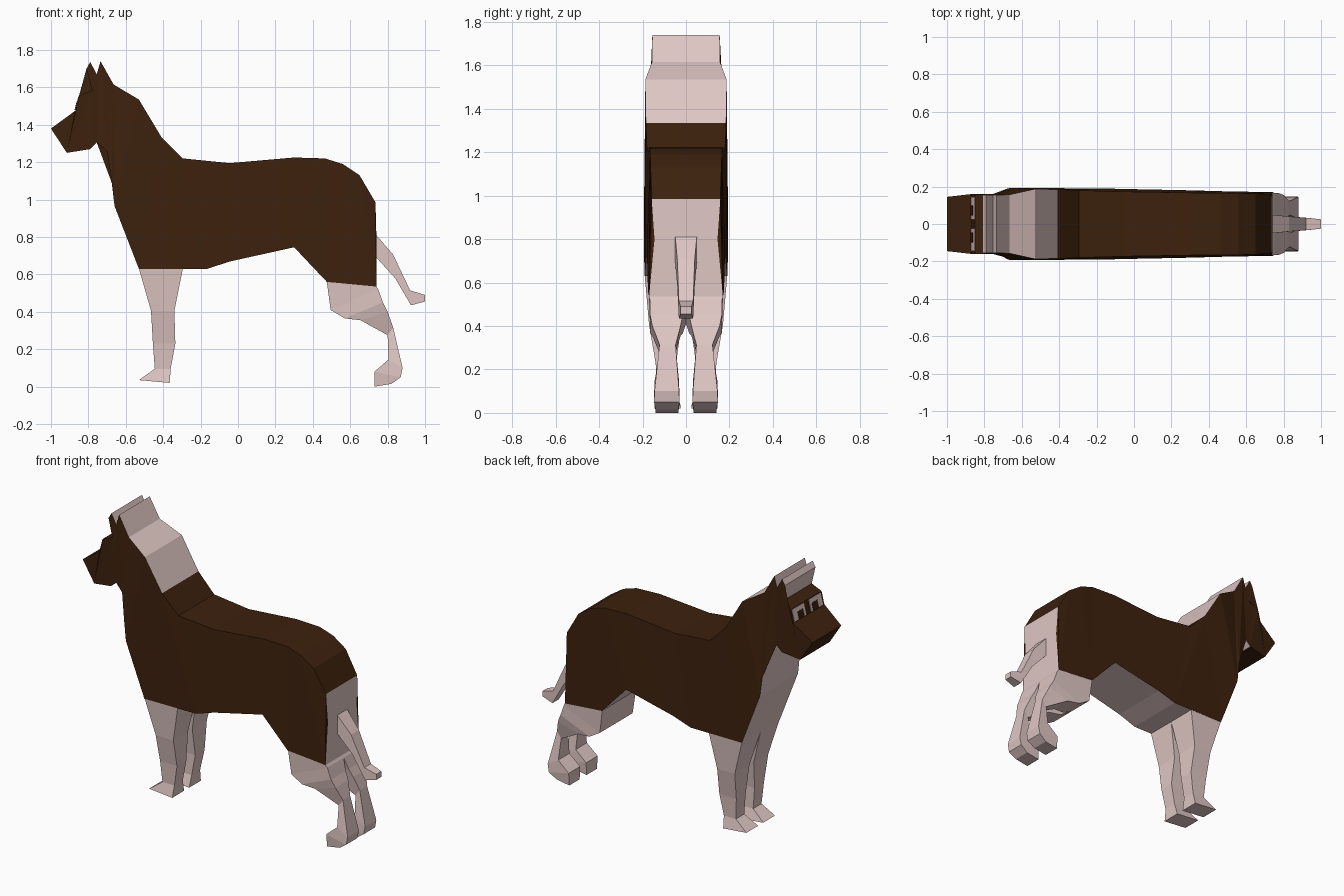
import bpy
import bmesh
from mathutils import Vector

if "Cube" in bpy.data.objects:
    bpy.data.objects.remove(bpy.data.objects["Cube"], do_unlink=True)


def make_material(name, colour):
    mat = bpy.data.materials.new(name)
    mat.use_nodes = True
    mat.diffuse_color = colour
    mat.node_tree.nodes["Principled BSDF"].inputs["Base Color"].default_value = colour
    return mat


BROWN, PINK = 0, 1
materials = [
    make_material("dark brown coat", (0.046, 0.015, 0.004, 1)),
    make_material("pale pink skin", (0.74, 0.57, 0.55, 1)),
]


def finish(bm, name):
    """Turn the bmesh into a flat shaded object carrying both colours."""
    bmesh.ops.recalc_face_normals(bm, faces=bm.faces[:])
    mesh = bpy.data.meshes.new(name)
    bm.to_mesh(mesh)
    bm.free()
    for mat in materials:
        mesh.materials.append(mat)
    obj = bpy.data.objects.new(name, mesh)
    bpy.context.collection.objects.link(obj)
    return obj


def loft(name, rings, colour=PINK):
    """Skin a run of four-cornered rings and cap both ends."""
    bm = bmesh.new()
    loops = [[bm.verts.new(corner) for corner in ring] for ring in rings]
    for low, high in zip(loops, loops[1:]):
        for i in range(len(low)):
            j = (i + 1) % len(low)
            bm.faces.new((low[i], low[j], high[j], high[i]))
    bm.faces.new(loops[0])
    bm.faces.new(loops[-1])
    for face in bm.faces:
        face.material_index = colour
    return finish(bm, name)


def section(xa, za, xb, zb, inner, outer):
    """Ring from a front edge to a back edge, between two y values."""
    return [(xa, inner, za), (xa, outer, za), (xb, outer, zb), (xb, inner, zb)]


# Body and head: outline (x, z, half width) in runs; a run colours its edge strip
outline = [
    (BROWN, [(-1, 1.38, .145), (-.87, 1.475, .16), (-.85, 1.555, .16)]),  # face
    (PINK, [(-.78, 1.585, .16), (-.81, 1.7, .155), (-.79, 1.735, .155),  # ears, nape
            (-.755, 1.67, .155), (-.735, 1.74, .155), (-.665, 1.615, .157),
            (-.53, 1.535, .187)]),
    (BROWN, [(-.41, 1.335, .185), (-.295, 1.22, .18), (-.045, 1.195, .173),  # back
             (.3, 1.225, .167), (.465, 1.22, .165), (.56, 1.19, .165),
             (.65, 1.13, .163)]),
    (PINK, [(.735, .985, .158), (.74, .8, .145), (.74, .535, .17),  # rump, belly
            (.475, .56, .175), (.3, .745, .18), (-.04, .67, .187),
            (-.165, .63, .19), (-.53, .63, .192), (-.66, .965, .193),  # chest, throat
            (-.675, 1.09, .19), (-.7, 1.26, .175), (-.755, 1.305, .16)]),
    (BROWN, [(-.79, 1.27, .16), (-.915, 1.25, .15)]),  # jaw
]
bm = bmesh.new()
near, far, strip_colour = [], [], []
for colour, points in outline:
    for x, z, w in points:
        near.append(bm.verts.new((x, -w, z)))
        far.append(bm.verts.new((x, w, z)))
        strip_colour.append(colour)
for i, colour in enumerate(strip_colour):
    j = (i + 1) % len(near)
    bm.faces.new((near[i], near[j], far[j], far[i])).material_index = colour
sides = [bm.faces.new(near), bm.faces.new(far)]
bmesh.ops.triangulate(bm, faces=sides)
finish(bm, "body")

# Legs: sections from the body down to the paw
front_leg = [
    (-.53, .632, -.295, .632, 0, .19),
    (-.465, .405, -.34, .405, .022, .17),
    (-.455, .23, -.335, .23, .045, .14),
    (-.445, .095, -.36, .095, .045, .13),
    (-.53, .035, -.365, .02, .025, .145),
]
hind_leg = [
    (.475, .56, .74, .535, 0, .171),
    (.495, .41, .75, .52, 0, .166),
    (.57, .365, .775, .45, .015, .165),
    (.655, .355, .8, .4, .025, .155),
    (.8, .275, .83, .315, .048, .122),
    (.805, .145, .88, .1, .032, .145),
    (.73, .08, .87, .05, .03, .147),
    (.73, 0, .82, .015, .035, .14),
]
for side, sign in (("left", 1), ("right", -1)):
    for part, rows in (("front_leg", front_leg), ("hind_leg", hind_leg)):
        rings = [section(*row[:4], sign * row[4], sign * row[5]) for row in rows]
        loft(f"{part}_{side}", rings)

# Tail: tapering, flicked up at the tip
tail = [
    (.735, .695, .735, .815, .05),
    (.84, .58, .83, .705, .04),
    (.925, .435, .92, .515, .033),
    (1, .455, 1, .49, .025),
]
loft("tail", [section(*row[:4], -row[4], row[4]) for row in tail])

# Eyes: thin plates lying on the sloping brow
brow_low, brow_high = Vector((-.87, 0, 1.475)), Vector((-.85, 0, 1.555))
slope = brow_high - brow_low
outward = Vector((-slope.z, 0, slope.x)).normalized()


def brow_plate(name, y_range, t_range, thickness, colour):
    rings = []
    for t in t_range:
        base = brow_low + slope * t
        top = base + outward * thickness
        rings.append(section(top.x, top.z, base.x, base.z, *y_range))
    loft(name, rings, colour)


for side, sign in (("left", 1), ("right", -1)):
    brow_plate(f"eye_{side}", (sign * .025, sign * .145), (.04, .96), .003, PINK)
    brow_plate(f"pupil_{side}", (sign * .045, sign * .1), (.04, .62), .005, BROWN)
